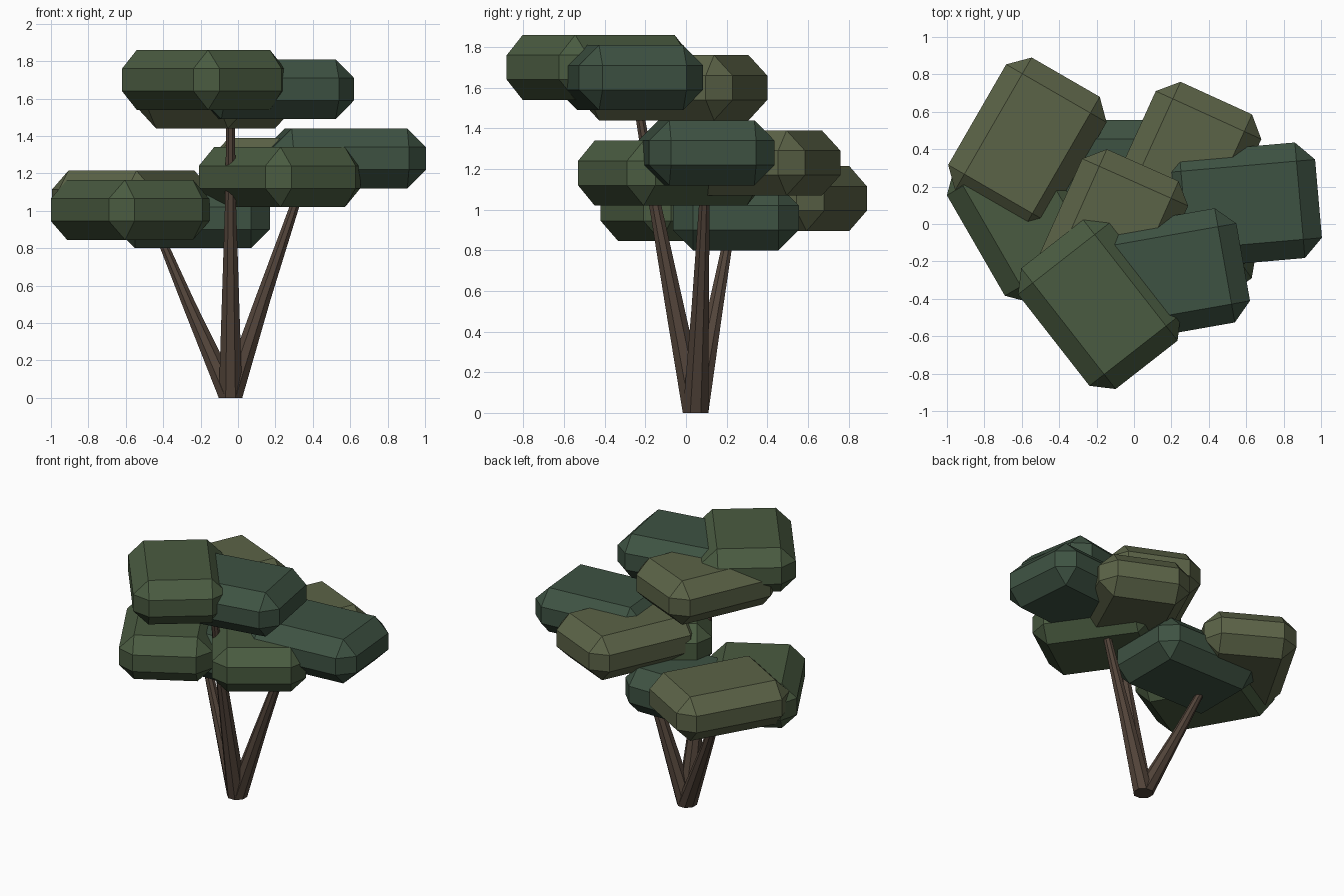
import bpy, bmesh
from math import radians, cos, sin, pi
from mathutils import Matrix

if "Cube" in bpy.data.objects:
    bpy.data.objects.remove(bpy.data.objects["Cube"])


def material(name, rgb):
    m = bpy.data.materials.new(name)
    m.diffuse_color = (*rgb, 1)
    m.use_nodes = True
    m.node_tree.nodes["Principled BSDF"].inputs["Base Color"].default_value = m.diffuse_color
    return m


TEAL = material("teal_leaf", (0.048, 0.085, 0.055))
GREEN = material("green_leaf", (0.068, 0.105, 0.052))
OLIVE = material("olive_leaf", (0.105, 0.125, 0.063))
BARK = material("bark", (0.085, 0.058, 0.042))


def finish(bm, name, mat):
    bmesh.ops.recalc_face_normals(bm, faces=bm.faces[:])
    me = bpy.data.meshes.new(name)
    bm.to_mesh(me)
    bm.free()
    me.materials.append(mat)
    ob = bpy.data.objects.new(name, me)
    bpy.context.collection.objects.link(ob)
    return ob


def leaf_block(name, mat, loc, angle, size):
    """Chamfered box with a loop around its middle, turned about z."""
    bm = bmesh.new()
    bmesh.ops.create_cube(bm, size=1, matrix=Matrix.Diagonal((*size, 1)))
    bmesh.ops.bevel(bm, geom=bm.edges[:], offset=0.1, segments=1,
                    profile=0.5, affect='EDGES')
    bmesh.ops.bisect_plane(bm, geom=bm.verts[:] + bm.edges[:] + bm.faces[:],
                           plane_co=(0, 0, 0), plane_no=(0, 0, 1))
    ob = finish(bm, name, mat)
    ob.location = loc
    ob.rotation_euler.z = radians(angle)


def trunk(name, path, sides=8):
    """Tapering stem through level rings given as (x, y, z, radius)."""
    bm = bmesh.new()
    rings = []
    for x, y, z, r in path:
        rings.append([bm.verts.new((x + r * cos(2 * pi * (i + 0.5) / sides),
                                    y + r * sin(2 * pi * (i + 0.5) / sides), z))
                      for i in range(sides)])
    for a, b in zip(rings, rings[1:]):
        for i in range(sides):
            j = (i + 1) % sides
            bm.faces.new((a[i], a[j], b[j], b[i]))
    bm.faces.new(rings[0][::-1])
    bm.faces.new(rings[-1])
    finish(bm, name, BARK)


# Foliage: three clusters, each with a green, teal and olive block
TALL, WIDE = (0.62, 0.82, 0.32), (0.82, 0.62, 0.32)
clusters = {
    "top": [((-0.185, -0.43, 1.70), 38), ((0.18, -0.275, 1.65), 10), ((-0.12, -0.06, 1.60), -24)],
    "right": [((0.222, -0.075, 1.18), 35), ((0.578, 0.10, 1.28), 5), ((0.27, 0.30, 1.23), -24.5)],
    "left": [((-0.577, 0.04, 1.005), 30), ((-0.24, 0.245, 0.96), 0), ((-0.57, 0.43, 1.055), -30)],
}
kinds = [("green", GREEN, TALL), ("teal", TEAL, WIDE), ("olive", OLIVE, TALL)]
for cluster, blocks in clusters.items():
    for (kind, mat, size), (loc, angle) in zip(kinds, blocks):
        leaf_block(f"{cluster}_{kind}_foliage", mat, loc, angle, size)

# Three trunks fanning out from one base
BASE = (-0.04, 0.047, 0, 0.068)
trunk("left_trunk", [BASE, (-0.262, 0.142, 0.5, 0.041), (-0.44, 0.22, 0.92, 0.024)])
trunk("right_trunk", [BASE, (0.13, 0.07, 0.52, 0.046), (0.345, 0.095, 1.15, 0.024)])
trunk("top_trunk", [BASE, (-0.04, -0.055, 0.52, 0.05),
                    (-0.04, -0.155, 1.04, 0.032), (-0.04, -0.25, 1.6, 0.022)])
